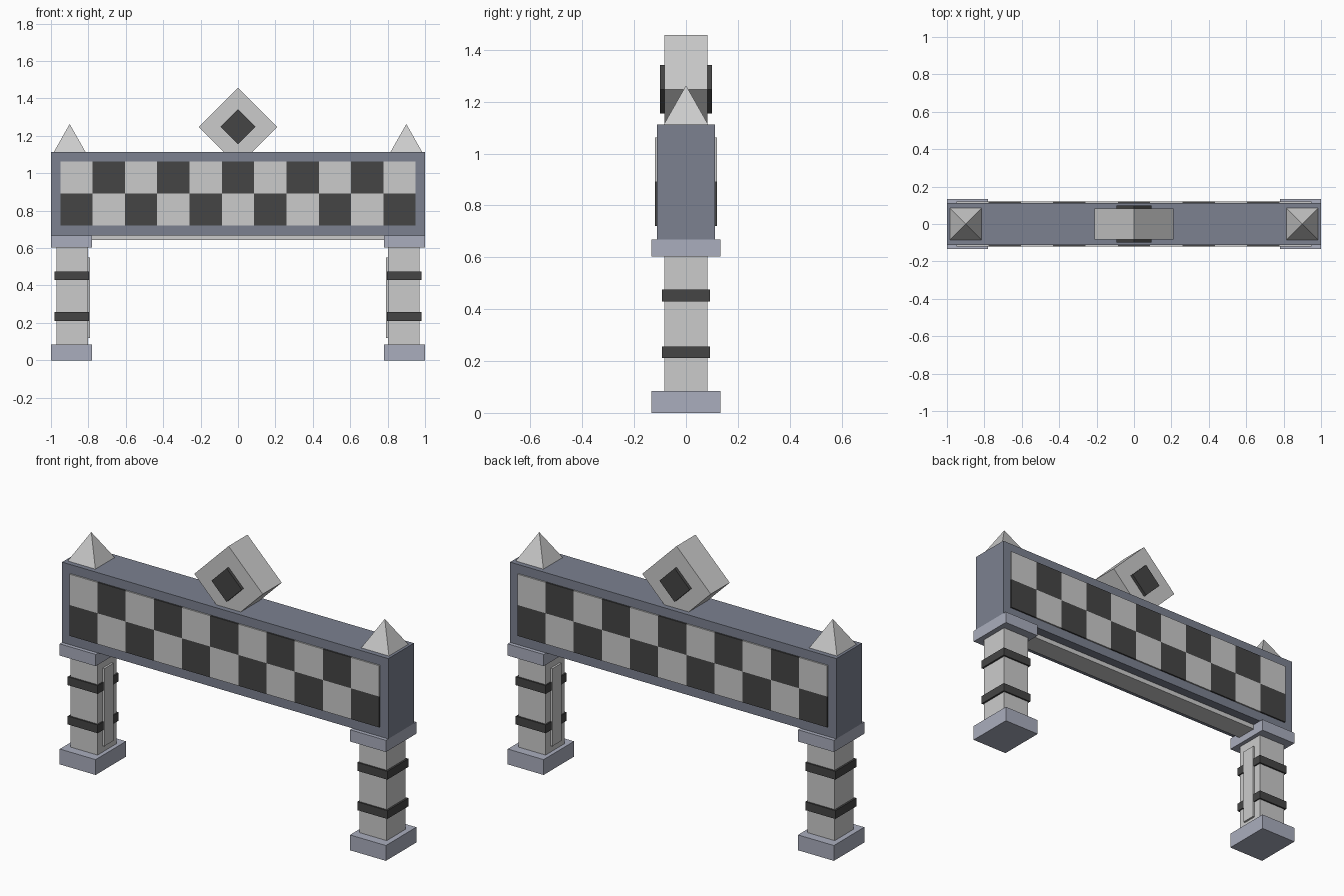
import bpy
import math

if "Cube" in bpy.data.objects:
    bpy.data.objects.remove(bpy.data.objects["Cube"])


def material(name, rgb):
    m = bpy.data.materials.new(name)
    m.diffuse_color = (*rgb, 1)
    m.use_nodes = True
    m.node_tree.nodes["Principled BSDF"].inputs["Base Color"].default_value = m.diffuse_color
    return m


DARK = material("charcoal", (0.06, 0.06, 0.06))
SLATE = material("slate", (0.20, 0.22, 0.28))
STONE = material("blue_grey", (0.40, 0.42, 0.51))
LIGHT = material("light_grey", (0.62, 0.62, 0.62))


def box(name, x, y, z, mat, turn=0):
    """Box from (min, max) ranges, optionally turned about its y axis."""
    bpy.ops.mesh.primitive_cube_add(
        size=1, location=[(a + b) / 2 for a, b in (x, y, z)])
    ob = bpy.context.object
    ob.name = name
    ob.scale = [b - a for a, b in (x, y, z)]
    ob.rotation_euler.y = turn
    ob.data.materials.append(mat)
    return ob


def sided(side, a, b):
    return tuple(sorted((side * a, side * b)))


# Beam and the strip under it
box("beam", (-1, 1), (-0.112, 0.112), (0.668, 1.113), SLATE)
box("under_strip", (-0.80, 0.80), (-0.06, 0.06), (0.642, 0.68), LIGHT)

# Posts with feet, caps, bands, inner strips and pyramid finials
for s, label in ((-1, "left"), (1, "right")):
    wide = sided(s, 0.78, 1.0)
    box(f"{label}_foot", wide, (-0.133, 0.133), (0, 0.085), STONE)
    box(f"{label}_cap", wide, (-0.133, 0.133), (0.603, 0.668), STONE)
    box(f"{label}_post", sided(s, 0.803, 0.97), (-0.083, 0.083),
        (0.085, 0.603), LIGHT)
    for z in (0.234, 0.452):
        box(f"{label}_band", sided(s, 0.796, 0.98), (-0.092, 0.092),
            (z - 0.023, z + 0.023), DARK)
    box(f"{label}_inner_strip", sided(s, 0.792, 0.82), (-0.04, 0.04),
        (0.12, 0.55), LIGHT)
    bpy.ops.mesh.primitive_cone_add(
        vertices=4, radius1=0.085 * math.sqrt(2), radius2=0, depth=0.15,
        location=(s * 0.9, 0, 1.188), rotation=(0, 0, math.pi / 4))
    finial = bpy.context.object
    finial.name = f"{label}_finial"
    finial.data.materials.append(LIGHT)

# Checkered panels on front and back
COLS, TILE_W, TILE_H = 11, 1.9 / 11, 0.171
for face in (-1, 1):
    for row in range(2):
        for col in range(COLS):
            x, z = -0.95 + col * TILE_W, 0.721 + row * TILE_H
            box("check_tile", (x, x + TILE_W), sided(face, 0.108, 0.12),
                (z, z + TILE_H), LIGHT if (row + col) % 2 else DARK)

# Diamond emblem on top, with a dark centre
for name, diagonal, depth, mat in (("diamond", 0.21, 0.083, LIGHT),
                                   ("diamond_centre", 0.093, 0.10, DARK)):
    h = diagonal / math.sqrt(2)
    box(name, (-h, h), (-depth, depth), (1.248 - h, 1.248 + h), mat,
        math.pi / 4)
